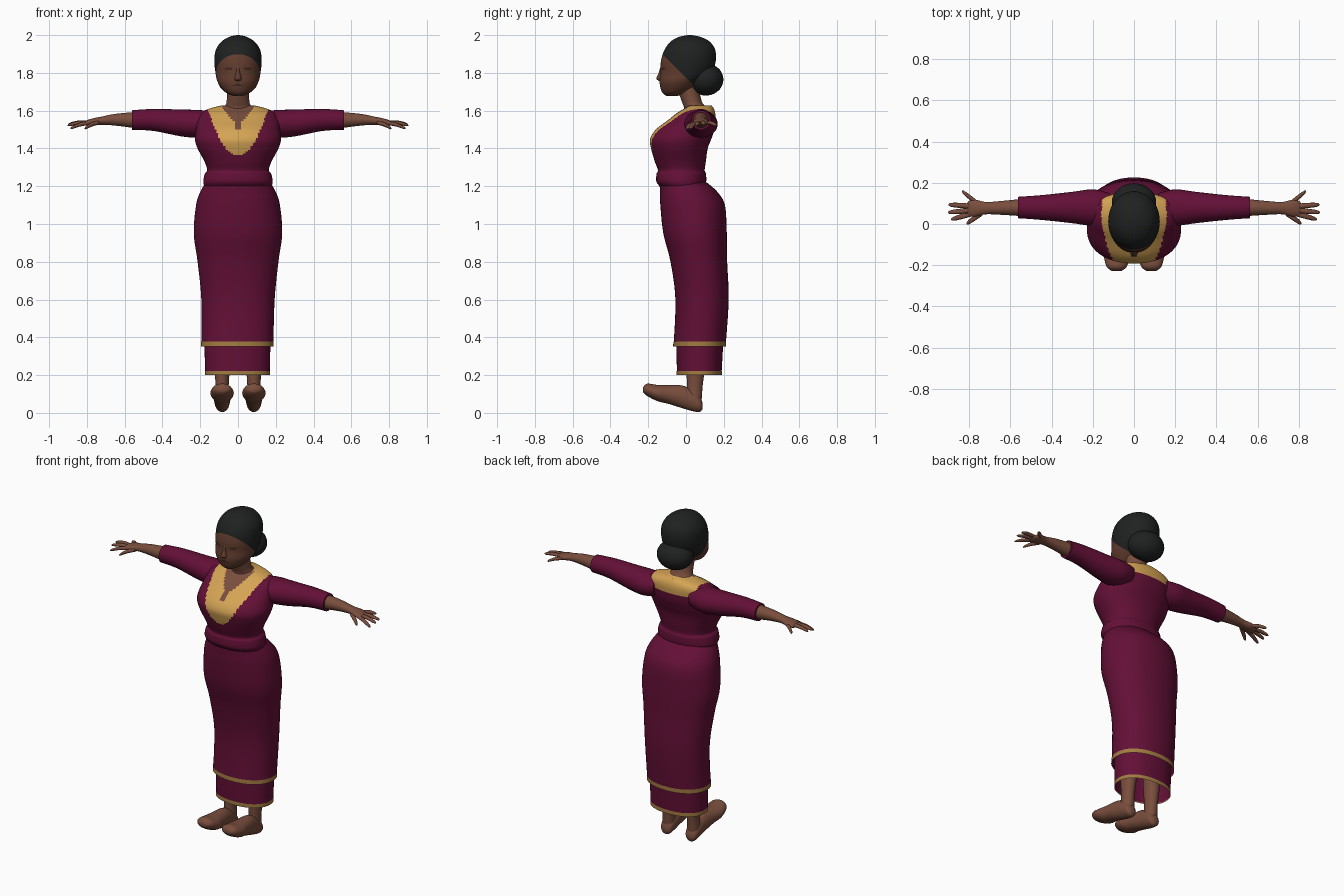
import bpy, bmesh, math

def mat(name, rgb):
    m = bpy.data.materials.new(name)
    m.diffuse_color = (*rgb, 1)
    return m

MAROON = mat("maroon cloth", (0.125, 0.005, 0.037))
GOLD = mat("gold embroidery", (0.66, 0.37, 0.09))
TRIM = mat("dull gold trim", (0.36, 0.20, 0.055))
SKIN = mat("brown skin", (0.19, 0.075, 0.046))
FACE = mat("face skin", (0.125, 0.047, 0.028))
DARK = mat("dark brown features", (0.06, 0.022, 0.015))
HAIR = mat("black hair", (0.014, 0.015, 0.015))

def spline(rows, steps):
    """Catmull-Rom interpolation through the rows."""
    out = []
    for i in range(len(rows) - 1):
        a, b, c, d = (rows[max(0, min(len(rows) - 1, k))] for k in range(i - 1, i + 3))
        for s in range(steps):
            t = s / steps
            out.append([0.5 * (2 * q + (r - p) * t + (2 * p - 5 * q + 4 * r - u) * t * t
                        + (3 * q - p - 3 * r + u) * t ** 3) for p, q, r, u in zip(a, b, c, d)])
    return out + [list(rows[-1])]

def loft(name, rows, mats, axis="z", seg=32, steps=5, caps=True, rule=None, side=1, cut=None, p=1):
    """Elliptical rings (t, centre1, centre2, radius1, radius2) along an axis."""
    bm = bmesh.new()
    rings = []
    for t, c1, c2, r1, r2 in spline(rows, steps):
        ring = []
        for k in range(seg):
            a = 2 * math.pi * k / seg
            ca, sa = math.cos(a), math.sin(a)
            u = c1 + r1 * math.copysign(abs(ca) ** p, ca)
            v = c2 + r2 * math.copysign(abs(sa) ** p, sa)
            x, y, z = {"x": (t, u, v), "y": (u, t, v), "z": (u, v, t)}[axis]
            ring.append(bm.verts.new((x * side, y, z)))
        rings.append(ring)
    for lo, hi in zip(rings, rings[1:]):
        for k in range(seg):
            n = (k + 1) % seg
            bm.faces.new((lo[k], lo[n], hi[n], hi[k]))
    if caps:
        bm.faces.new(rings[0])
        bm.faces.new(rings[-1])
    if cut:
        bmesh.ops.bisect_plane(bm, geom=bm.verts[:] + bm.edges[:] + bm.faces[:],
                               plane_co=cut[0], plane_no=cut[1])
    bmesh.ops.recalc_face_normals(bm, faces=bm.faces[:])
    for f in bm.faces:
        f.smooth = True
        if rule:
            f.material_index = rule(f.calc_center_median())
    return finish(name, bm, mats)

def finish(name, bm, mats):
    me = bpy.data.meshes.new(name)
    bm.to_mesh(me)
    bm.free()
    for m in mats:
        me.materials.append(m)
    ob = bpy.data.objects.new(name, me)
    bpy.context.collection.objects.link(ob)
    bpy.context.view_layer.objects.active = ob
    ob.select_set(True)
    bpy.ops.object.shade_smooth_by_angle(angle=math.radians(50))
    ob.select_set(False)
    return ob

# Blouse with embroidered yoke and open neckline
def yoke(c):
    x, y, z = abs(c.x), c.y, c.z
    if y < 0.06:
        if z > 1.54 + 0.08 * (x / 0.08) ** 2 or (x < 0.014 and z > 1.50):
            return 2
        if z > 1.36 and x < 0.16 * ((z - 1.36) / 0.25) ** 0.5:
            return 1
    elif z > 1.545 and x < 0.155:
        return 1
    return 0

loft("blouse", [(1.20, 0, -.02, .178, .12), (1.225, 0, -.025, .184, .132),
                (1.265, 0, -.025, .176, .131), (1.285, 0, -.025, .163, .124),
                (1.33, 0, -.03, .177, .135), (1.40, 0, -.035, .214, .15),
                (1.45, 0, -.028, .228, .162), (1.50, 0, -.005, .222, .155),
                (1.55, 0, .03, .215, .125), (1.585, 0, .052, .20, .103),
                (1.61, 0, .068, .155, .08), (1.628, 0, .07, .085, .065)],
     [MAROON, GOLD, SKIN], seg=112, steps=8, rule=yoke, p=0.92)

# Skirt, underskirt and their trims
loft("skirt", [(.355, -.003, .072, .19, .138), (.6, 0, .085, .194, .141), (.8, 0, .068, .214, .15),
               (.95, 0, .048, .234, .168), (1.1, 0, .035, .222, .171), (1.17, 0, .014, .2, .152),
               (1.22, 0, -.015, .17, .125)], [MAROON], seg=64, caps=False, p=0.93)
loft("underskirt", [(.205, -.003, .07, .171, .118), (.42, -.003, .074, .176, .126)],
     [MAROON], seg=64, caps=False, p=0.9)
loft("skirt_trim", [(.352, -.003, .072, .192, .14), (.378, -.003, .073, .192, .14)],
     [TRIM], seg=64, caps=False, steps=1, p=0.93)
loft("underskirt_trim", [(.2, -.003, .07, .173, .12), (.223, -.003, .07, .173, .12)],
     [TRIM], seg=64, caps=False, steps=1, p=0.9)

# Neck
loft("neck", [(1.54, 0, .05, .085, .07), (1.61, 0, .05, .075, .06), (1.65, 0, .03, .06, .053),
              (1.74, 0, .005, .06, .06)], [SKIN])

# Head: skin below the sloping hairline, hair above it
def head_rule(c):
    if (c.z - 1.885) + (c.y + 0.11) > 0:
        return 1
    x = abs(c.x)
    if c.y < -0.05:
        if ((x - .048) / .021) ** 2 + ((c.z - 1.822) / .008) ** 2 < 1:
            return 2
        if (x / .03) ** 2 + ((c.z - 1.735) / .006) ** 2 < 1:
            return 2
    return 0

loft("head", [(1.678, 0, -.075, .025, .03), (1.70, 0, -.055, .07, .073), (1.75, 0, -.03, .107, .11),
              (1.80, 0, 0, .119, .135), (1.86, 0, .012, .125, .145), (1.92, 0, .02, .118, .135),
              (1.965, 0, .022, .088, .104), (1.99, 0, .02, .048, .058), (2.0, 0, .02, .008, .01)],
     [FACE, HAIR, DARK], seg=96, steps=8, rule=head_rule, cut=((0, -.11, 1.885), (0, 1, 1)))
loft("nose", [(1.757, 0, -.134, .012, .008), (1.77, 0, -.137, .019, .02), (1.80, 0, -.131, .011, .014),
              (1.838, 0, -.126, .008, .008)], [FACE], seg=16)

# Hair bun
bm = bmesh.new()
bmesh.ops.create_uvsphere(bm, u_segments=32, v_segments=20, radius=1)
for v in bm.verts:
    v.co = (v.co.x * .108, v.co.y * .093 + .105, v.co.z * .085 + 1.765)
finish("hair_bun", bm, [HAIR])

# Finger root (x, y, z), tip (x, y, z) and radius
FINGERS = {"thumb": ((.735, .055, 1.537), (.812, .003, 1.505), .012),
           "index_finger": ((.785, .05, 1.535), (.888, .022, 1.505), .0105),
           "middle_finger": ((.785, .067, 1.537), (.902, .056, 1.522), .0105),
           "ring_finger": ((.785, .086, 1.537), (.9, .094, 1.527), .0105),
           "little_finger": ((.765, .105, 1.537), (.834, .158, 1.522), .0105)}

for s, tag in ((1, "left"), (-1, "right")):
    # Sleeves, forearms and hands
    loft(tag + "_sleeve", [(.12, .08, 1.535, .07, .06), (.2, .08, 1.53, .088, .073),
                           (.3, .08, 1.535, .076, .071), (.45, .08, 1.551, .06, .058),
                           (.562, .08, 1.55, .052, .052)], [MAROON], axis="x", side=s)
    loft(tag + "_forearm", [(.54, .08, 1.55, .042, .043), (.65, .078, 1.552, .033, .031),
                            (.72, .077, 1.547, .03, .022), (.77, .077, 1.54, .041, .019),
                            (.80, .075, 1.535, .037, .014), (.812, .072, 1.533, .025, .007)],
         [SKIN], axis="x", side=s)
    for name, (a, b, r) in FINGERS.items():
        rows = []
        for t, k in ((0, 1.0), (.5, 1.05), (.88, .8), (1, .25)):
            q = [i + (j - i) * t for i, j in zip(a, b)]
            q[2] += .006 * math.sin(math.pi * t)
            rows.append((*q, r * k * 1.15, r * k * .9))
        loft(f"{tag}_{name}", rows, [SKIN], axis="x", seg=12, steps=3, side=s)
    # Legs and feet
    x = .084
    loft(tag + "_leg", [(.07, x, .045, .036, .038), (.15, x, .047, .035, .042),
                        (.25, x, .052, .042, .05), (.5, x, .06, .06, .065)], [SKIN], side=s)
    loft(tag + "_foot", [(-.227, x, .122, .025, .014), (-.205, x, .122, .05, .033),
                         (-.15, x, .105, .062, .043), (-.09, x, .097, .052, .05),
                         (-.02, x, .085, .045, .06), (.04, x, .063, .041, .055),
                         (.075, x, .044, .034, .038), (.088, x, .037, .014, .014)],
         [SKIN], axis="y", side=s)
